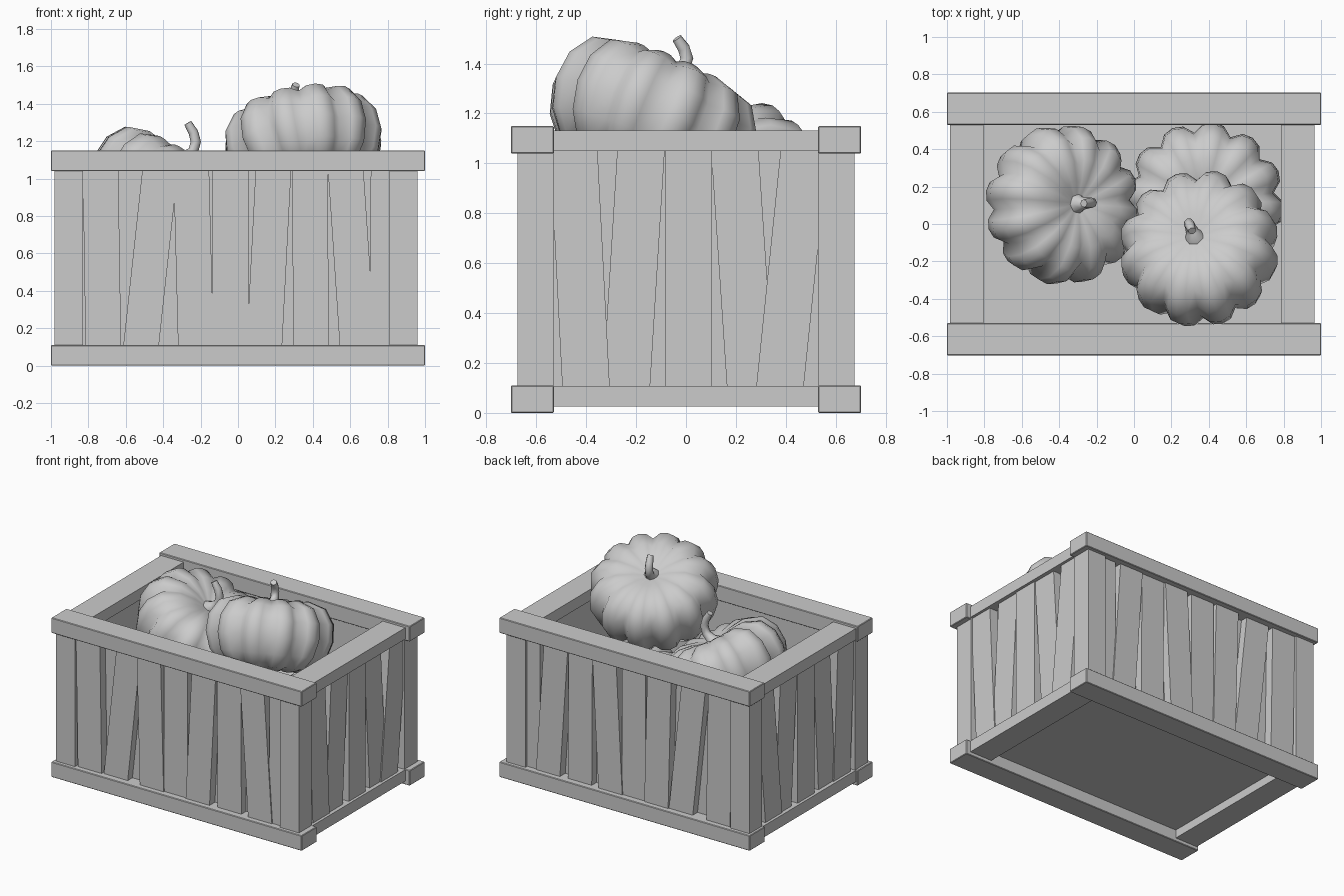
import bpy, bmesh
from math import sin, cos, pi, radians
from mathutils import Matrix, Vector

if "Cube" in bpy.data.objects:
    bpy.data.objects.remove(bpy.data.objects["Cube"])


def finish(name, bm, smooth=None):
    bmesh.ops.recalc_face_normals(bm, faces=bm.faces)
    me = bpy.data.meshes.new(name)
    bm.to_mesh(me)
    bm.free()
    ob = bpy.data.objects.new(name, me)
    bpy.context.collection.objects.link(ob)
    if smooth:
        bpy.ops.object.select_all(action='DESELECT')
        ob.select_set(True)
        bpy.context.view_layer.objects.active = ob
        bpy.ops.object.shade_smooth_by_angle(angle=radians(smooth))
    return ob


def box(name, x0, x1, y0, y1, z0, z1, bevel=0.0):
    bm = bmesh.new()
    m = Matrix.Translation(((x0 + x1) / 2, (y0 + y1) / 2, (z0 + z1) / 2))
    m = m @ Matrix.Diagonal((x1 - x0, y1 - y0, z1 - z0, 1))
    bmesh.ops.create_cube(bm, size=1, matrix=m)
    ob = finish(name, bm)
    if bevel:
        mod = ob.modifiers.new("bevel", 'BEVEL')
        mod.width = bevel
        mod.segments = 1
    return ob


def plank(name, top, bottom, inner, outer, axis):
    """Slightly leaning board; axis 0 runs along x, axis 1 along y."""
    bm = bmesh.new()
    bmesh.ops.create_cube(bm, size=1)
    for v in bm.verts:
        up = v.co.z > 0
        along = (top if up else bottom) + v.co.x * 0.19
        depth = outer if v.co.y > 0 else inner
        z = 1.06 if up else 0.09
        v.co = (along, depth, z) if axis == 0 else (depth, along, z)
    finish(name, bm)


CX = -0.01  # side walls sit slightly off centre

# Long rails, side rails and corner posts
for s, tag in ((-1, "front"), (1, "back")):
    y0, y1 = sorted((s * 0.53, s * 0.702))
    box(tag + "_bottom_rail", -1, 1, y0, y1, 0, 0.11, 0.004)
    box(tag + "_top_rail", -1, 1, y0, y1, 1.04, 1.15, 0.004)
    for t, side in ((-1, "left"), (1, "right")):
        x0, x1 = sorted((CX + t * 0.82, CX + t * 0.97))
        p0, p1 = sorted((s * 0.53, s * 0.675))
        box(tag + "_" + side + "_post", x0, x1, p0, p1, 0.1, 1.05)
for t, side in ((-1, "left"), (1, "right")):
    x0, x1 = sorted((CX + t * 0.795, CX + t * 0.975))
    box(side + "_bottom_rail", x0, x1, -0.54, 0.54, 0.025, 0.108)
    box(side + "_top_rail", x0, x1, -0.54, 0.54, 1.05, 1.132)

# Leaning wall planks: (top centre, bottom centre)
long_planks = [(-.735, -.72), (-.415, -.52), (-.25, -.225), (-.04, -.04),
               (.19, .14), (.385, .39), (.575, .64), (.805, .80)]
side_planks = [(-.45, -.40), (-.18, -.24), (.01, .01), (.195, .26), (.475, .375)]
for i, (a, b) in enumerate(long_planks):
    d = 0.008 * (i % 2)
    plank(f"front_plank_{i}", a, b, -0.59, -0.662 + d, 0)
    if i == 1:
        a, b = b, a
    plank(f"back_plank_{i}", a, b, 0.59, 0.662 - d, 0)
for i, (a, b) in enumerate(side_planks):
    d = 0.008 * (i % 2)
    plank(f"right_plank_{i}", a, b, CX + 0.88, CX + 0.955 - d, 1)
    plank(f"left_plank_{i}", a, b, CX - 0.88, CX - 0.955 + d, 1)

# Backing boards behind the plank gaps, and the floor
for s, tag in ((-1, "front"), (1, "back")):
    y0, y1 = sorted((s * 0.56, s * 0.60))
    box(tag + "_lining", -0.87, 0.85, y0, y1, 0.09, 1.06)
for t, side in ((-1, "left"), (1, "right")):
    x0, x1 = sorted((CX + t * 0.85, CX + t * 0.89))
    box(side + "_lining", x0, x1, -0.58, 0.58, 0.09, 1.06)
box("floor", -0.87, 0.85, -0.58, 0.58, 0.085, 0.115)

# Pumpkin profile: radius, height
profile = [(.10, -.15), (.21, -.185), (.32, -.16), (.395, -.075), (.432, .04),
           (.422, .155), (.36, .25), (.24, .288), (.13, .274), (.055, .25)]
LOBES, PER = 12, 4
lobe_shape = (0.87, 0.975, 1.0, 0.975)


def skin(bm, rings):
    n = len(rings[0])
    for a, b in zip(rings, rings[1:]):
        for j in range(n):
            k = (j + 1) % n
            bm.faces.new((a[j], a[k], b[k], b[j]))


def pumpkin(name, centre, tilt, heading, spin, stem=1.0):
    turn = Matrix.Rotation(radians(heading), 4, 'Z')
    m = (Matrix.Translation(centre) @ turn @ Matrix.Rotation(radians(tilt), 4, 'Y')
         @ Matrix.Rotation(radians(spin), 4, 'Z'))
    # Ribbed body
    bm = bmesh.new()
    n = LOBES * PER
    rings = []
    for r, z in profile:
        ring = []
        for j in range(n):
            f = lobe_shape[j % PER]
            fz = 1 - (1 - f) * 0.4 * min(1, r / 0.25)
            a = 2 * pi * j / n
            ring.append(bm.verts.new((r * f * cos(a), r * f * sin(a), z * fz)))
        rings.append(ring)
    skin(bm, rings)
    for ring, z in ((rings[0], -.13), (rings[-1], .235)):
        c = bm.verts.new((0, 0, z))
        for j in range(n):
            bm.faces.new((ring[j], ring[(j + 1) % n], c))
    bmesh.ops.transform(bm, matrix=m, verts=bm.verts)
    finish(name, bm, 80)
    # Curved stem growing from the dimple
    base = m @ Vector((0, 0, 0.22))
    path = [(-.01, -.01, .06), (.012, .018, .055), (.035, .035, .034), (.07, .065, .028),
            (.083, .115, .028), (.07, .165, .026), (.04, .215, .021)]
    if tilt < 5:
        path = [(u * 0.4, z, r) for u, z, r in path]
    path = [(u, z * stem, r) for u, z, r in path]
    bm = bmesh.new()
    rings = []
    for i, (u, z, r) in enumerate(path):
        p, q = path[max(i - 1, 0)], path[min(i + 1, len(path) - 1)]
        d = Vector((q[0] - p[0], 0, q[1] - p[1])).normalized()
        e = Vector((0, 1, 0))
        f = d.cross(e)
        pos = Vector((u, 0, z))
        rings.append([bm.verts.new(base + turn.to_3x3() @ (
            pos + r * (cos(2 * pi * j / 8) * e + sin(2 * pi * j / 8) * f)))
            for j in range(8)])
    skin(bm, rings)
    bm.faces.new(rings[0])
    bm.faces.new(rings[-1])
    finish(name + "_stem", bm, 50)


pumpkin("left_pumpkin", (-0.415, 0.10, 0.89), 29, 4, 0)
pumpkin("top_pumpkin", (0.36, -0.16, 1.13), 25, 112, 10, 0.8)
pumpkin("lower_pumpkin", (0.375, 0.115, 0.52), 0, 60, 8)
